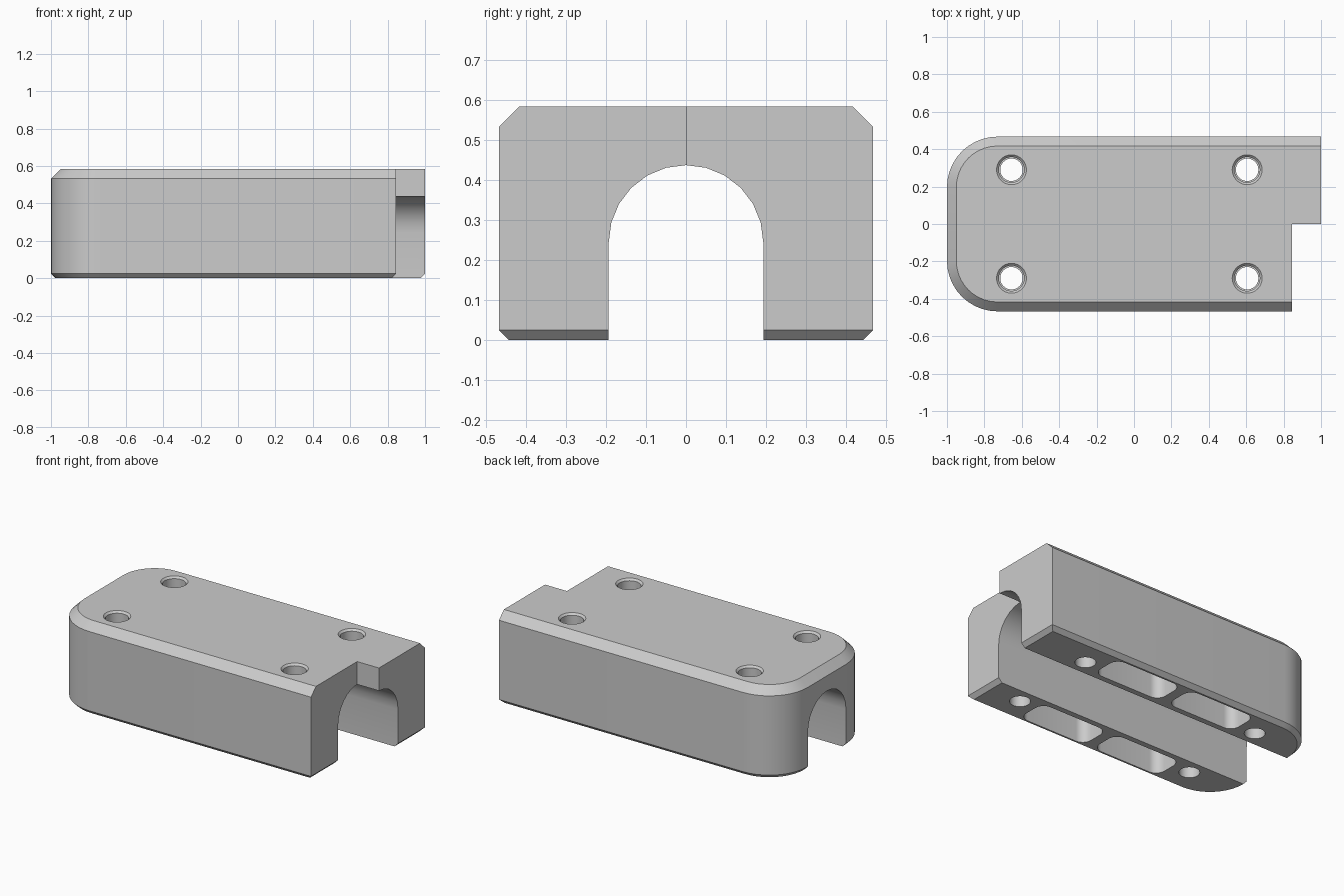
import bpy, bmesh
from math import sin, cos, pi, radians

cube = bpy.data.objects.get("Cube")
if cube:
    bpy.data.objects.remove(cube)

grey = bpy.data.materials.new("plain_grey")
grey.use_nodes = True
GREY = (0.6, 0.6, 0.6, 1)
grey.diffuse_color = GREY
grey.node_tree.nodes["Principled BSDF"].inputs["Base Color"].default_value = GREY


def loft(name, rings):
    """Solid through a list of equal-length point rings, capped at both ends."""
    bm = bmesh.new()
    loops = [[bm.verts.new(p) for p in ring] for ring in rings]
    for a, b in zip(loops, loops[1:]):
        for i in range(len(a)):
            j = (i + 1) % len(a)
            bm.faces.new((a[i], a[j], b[j], b[i]))
    bm.faces.new(loops[0][::-1])
    bm.faces.new(loops[-1])
    bmesh.ops.recalc_face_normals(bm, faces=bm.faces[:])
    mesh = bpy.data.meshes.new(name)
    bm.to_mesh(mesh)
    bm.free()
    mesh.materials.append(grey)
    obj = bpy.data.objects.new(name, mesh)
    bpy.context.collection.objects.link(obj)
    return obj


def arc(cx, cy, r, start, end, steps):
    angles = [radians(start + (end - start) * i / steps) for i in range(steps + 1)]
    return [(cx + r * cos(a), cy + r * sin(a)) for a in angles]


def cut(target, cutter):
    cutter.hide_render = True
    mod = target.modifiers.new("cut", "BOOLEAN")
    mod.operation = "DIFFERENCE"
    mod.solver = "EXACT"
    mod.object = cutter
    bpy.context.view_layer.objects.active = target
    bpy.ops.object.modifier_apply(modifier=mod.name)
    bpy.data.objects.remove(cutter)


# Block: rounded at one end, stepped at the other, chamfered top and bottom
WIDTH, CORNER, HEIGHT = 0.467, 0.27, 0.583


def outline(z, inset, end_inset):
    cx, cy, r = CORNER - 1, WIDTH - CORNER, CORNER - inset
    points = arc(cx, cy, r, 90, 180, 10) + arc(cx, -cy, r, 180, 270, 10)
    short, long = 0.845 - end_inset, 1 - end_inset
    points += [(short, inset - WIDTH), (short, 0), (long, 0), (long, WIDTH - inset)]
    return [(x, y, z) for x, y in points]


block = loft("clamp_block", [
    outline(0, 0.025, 0.025),
    outline(0.025, 0, 0),
    outline(HEIGHT - 0.05, 0, 0),
    outline(HEIGHT, 0.05, 0),
])

# Arched channel along the whole length
arch = arc(0, 0.244, 0.193, 0, 180, 12) + [(-0.193, -0.1), (0.193, -0.1)]
cut(block, loft("channel_cutter", [[(x, y, z) for y, z in arch] for x in (-1.2, 1.2)]))

# Four through holes with a wider, chamfered top
HOLE = [(-0.1, 0.06), (0.3, 0.06), (0.3, 0.068), (HEIGHT - 0.012, 0.068),
        (HEIGHT, 0.08), (HEIGHT + 0.1, 0.08)]
for x in (-0.655, 0.605):
    for y in (-0.29, 0.29):
        rings = [[(px, py, z) for px, py in arc(x, y, r, 0, 360, 32)[:-1]]
                 for z, r in HOLE]
        cut(block, loft("hole_cutter", rings))

# Four rounded pockets in the underside
for x in (-0.296, 0.25):
    for y in (-0.33, 0.33):
        points = []
        for sx, sy, start in ((1, 1, 0), (-1, 1, 90), (-1, -1, 180), (1, -1, 270)):
            points += arc(x + sx * 0.18, y + sy * 0.041, 0.06, start, start + 90, 8)
        cut(block, loft("pocket_cutter",
                        [[(px, py, z) for px, py in points] for z in (-0.1, 0.4)]))

bpy.ops.object.select_all(action="DESELECT")
block.select_set(True)
bpy.context.view_layer.objects.active = block
bpy.ops.object.shade_smooth_by_angle(angle=radians(30))
